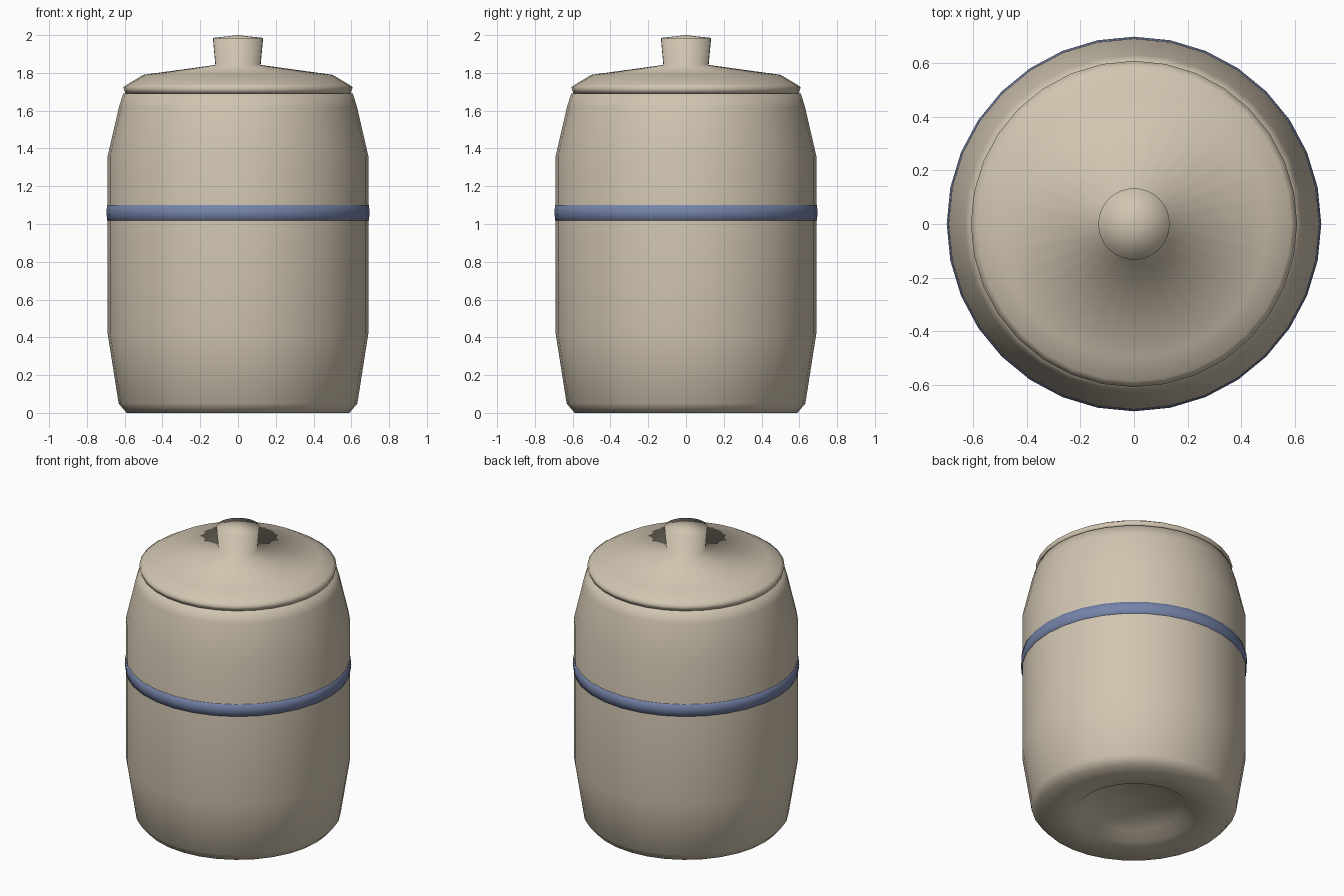
import bpy
import bmesh
from math import cos, sin, tau

if "Cube" in bpy.data.objects:
    bpy.data.objects.remove(bpy.data.objects["Cube"])

SIDES = 32


def material(name, color):
    mat = bpy.data.materials.new(name)
    mat.diffuse_color = color
    mat.use_nodes = True
    mat.node_tree.nodes["Principled BSDF"].inputs["Base Color"].default_value = mat.diffuse_color
    return mat


def lathe(name, profile, mat, closed=False):
    """Spin an (r, z) profile around z; r = 0 becomes a single pole vertex."""
    bm = bmesh.new()
    rings = []
    for r, z in profile:
        if r == 0:
            rings.append([bm.verts.new((0, 0, z))] * SIDES)
        else:
            rings.append([bm.verts.new((r * cos(tau * i / SIDES), r * sin(tau * i / SIDES), z))
                          for i in range(SIDES)])
    pairs = list(zip(rings, rings[1:]))
    if closed:
        pairs.append((rings[-1], rings[0]))
    for a, b in pairs:
        for i in range(SIDES):
            j = (i + 1) % SIDES
            corners = list(dict.fromkeys((a[i], a[j], b[j], b[i])))
            bm.faces.new(corners).smooth = True
    bmesh.ops.recalc_face_normals(bm, faces=bm.faces[:])
    mesh = bpy.data.meshes.new(name)
    bm.to_mesh(mesh)
    bm.free()
    mesh.materials.append(mat)
    obj = bpy.data.objects.new(name, mesh)
    bpy.context.collection.objects.link(obj)
    return obj


stone = material("stoneware", (0.64, 0.56, 0.44, 1))
blue = material("blue_glaze", (0.18, 0.23, 0.40, 1))

# Barrel-shaped body with a recessed underside
lathe("jar_body", [(0, 0.07), (0.30, 0.05), (0.36, 0), (0.59, 0), (0.632, 0.05),
                   (0.69, 0.42), (0.69, 1.36), (0.63, 1.62), (0.608, 1.69),
                   (0.55, 1.70), (0, 1.70)], stone)

# Lid with its flared knob
lathe("lid", [(0, 1.705), (0.55, 1.705), (0.595, 1.688), (0.607, 1.725), (0.585, 1.74),
              (0.50, 1.79), (0.12, 1.842), (0.133, 1.985), (0, 2.0)], stone)

# Painted band around the middle
lathe("band", [(0.68, 1.015), (0.693, 1.02), (0.697, 1.06), (0.693, 1.10),
               (0.68, 1.105)], blue, closed=True)
